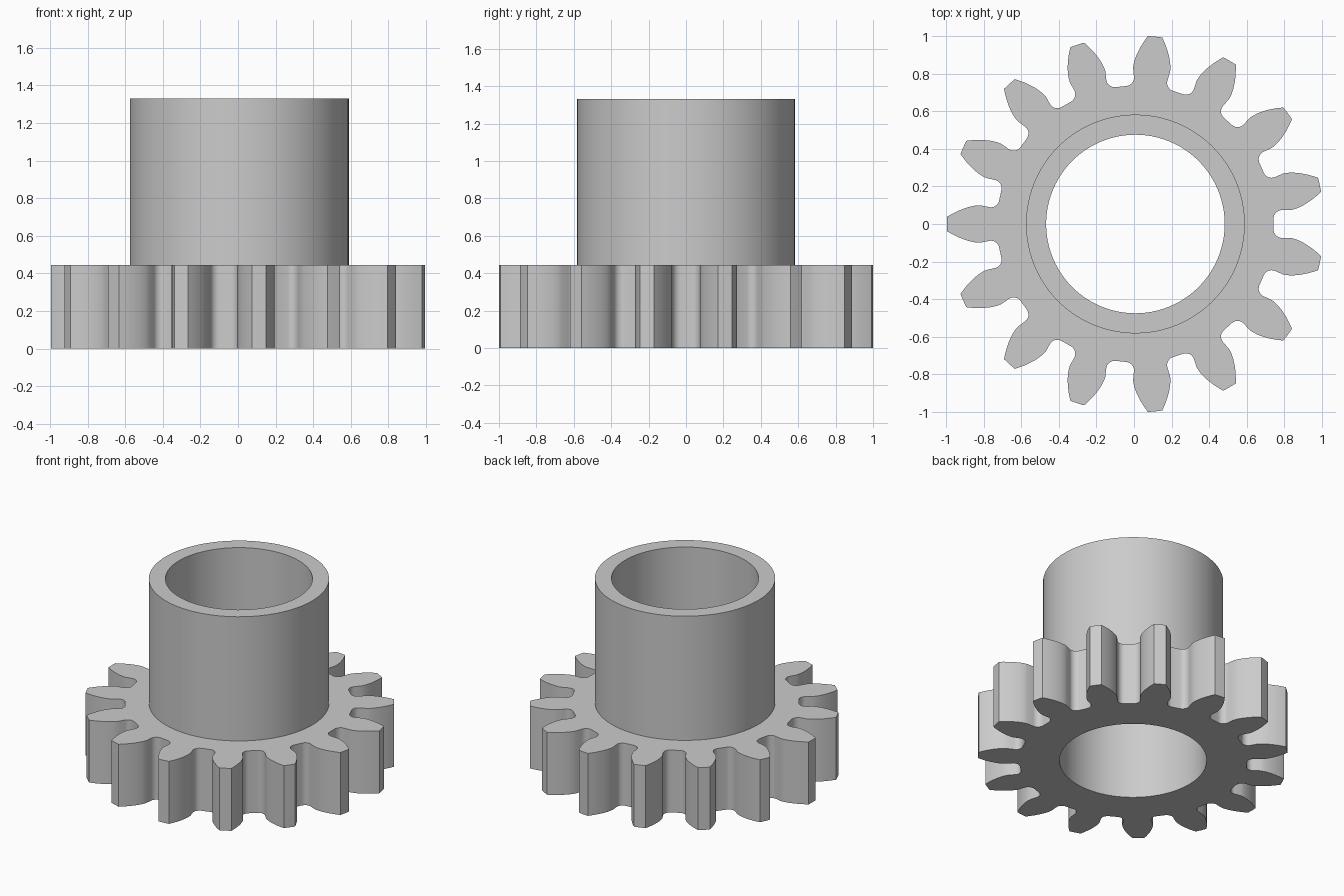
import bpy, bmesh, math
from mathutils import Vector

if "Cube" in bpy.data.objects:
    bpy.data.objects.remove(bpy.data.objects["Cube"])

TEETH = 15
TIP_R, PITCH_R, BASE_R, ROOT_R = 1.0025, 0.884, 0.8307, 0.735
HUB_R, BORE_R = 0.582, 0.475
GEAR_H, TOP_H = 0.445, 1.33
OFFSET_X = 0.0075          # odd tooth count shifts the bounding box
SEGMENTS = 96
FILLET_R, FILLET_V = 0.045, 0.029


def involute(angle):
    return math.tan(angle) - angle


def half_tooth():
    """(radius, angle from tooth axis), from the tip down to the gap centre."""
    pts = [(TIP_R, 0.0)]
    start = math.pi / (2 * TEETH) + involute(math.acos(BASE_R / PITCH_R))
    steps = 8
    for i in range(steps + 1):                      # curved tooth flank
        r = TIP_R + (BASE_R - TIP_R) * i / steps
        pts.append((r, start - involute(math.acos(min(1.0, BASE_R / r)))))
    for i in range(9):                              # rounded root corner
        a = math.pi / 2 * (1 - i / 8)
        u = ROOT_R + FILLET_R - FILLET_R * math.cos(a)
        v = FILLET_V + FILLET_R * math.sin(a)
        pts.append((math.hypot(u, v), math.pi / TEETH - math.atan2(v, u)))
    pts.append((ROOT_R, math.pi / TEETH))           # middle of the gap
    return pts


def gear_outline():
    half = half_tooth()
    tooth = [(r, -a) for r, a in reversed(half[1:])] + half[:-1]
    out = []
    for k in range(TEETH):
        axis = math.pi + k * math.tau / TEETH
        out += [(r * math.cos(axis + a), r * math.sin(axis + a)) for r, a in tooth]
    return out


def circle(radius):
    return [(radius * math.cos(i * math.tau / SEGMENTS),
             radius * math.sin(i * math.tau / SEGMENTS)) for i in range(SEGMENTS)]


bm = bmesh.new()


def loop(points, z):
    verts = [bm.verts.new((x + OFFSET_X, y, z)) for x, y in points]
    edges = [bm.edges.new((verts[i - 1], verts[i])) for i in range(len(verts))]
    return verts, edges


def wall(low, high):
    a, b = low[0], high[0]
    for i in range(len(a)):
        bm.faces.new((a[i - 1], a[i], b[i], b[i - 1]))


def flat_ring(outer, inner, up):
    bmesh.ops.triangle_fill(bm, use_beauty=True, edges=outer[1] + inner[1],
                            normal=Vector((0, 0, up)))


outline = gear_outline()
gear_low, gear_high = loop(outline, 0), loop(outline, GEAR_H)
hub_low, hub_high = loop(circle(HUB_R), GEAR_H), loop(circle(HUB_R), TOP_H)
bore_low, bore_high = loop(circle(BORE_R), 0), loop(circle(BORE_R), TOP_H)

# toothed rim, hub and through bore
wall(gear_low, gear_high)
wall(hub_low, hub_high)
wall(bore_high, bore_low)
# flat faces: underside, gear shoulder, hub rim
flat_ring(gear_low, bore_low, -1)
flat_ring(gear_high, hub_low, 1)
wall(hub_high, bore_high)
bmesh.ops.recalc_face_normals(bm, faces=bm.faces[:])

mesh = bpy.data.meshes.new("gear_with_hub")
bm.to_mesh(mesh)
bm.free()
gear = bpy.data.objects.new("gear_with_hub", mesh)
bpy.context.collection.objects.link(gear)

grey = bpy.data.materials.new("plain grey")
grey.diffuse_color = (0.6, 0.6, 0.6, 1)
grey.use_nodes = True
grey.node_tree.nodes["Principled BSDF"].inputs["Base Color"].default_value = grey.diffuse_color
mesh.materials.append(grey)

bpy.context.view_layer.objects.active = gear
gear.select_set(True)
bpy.ops.object.shade_smooth_by_angle(angle=math.radians(30))
